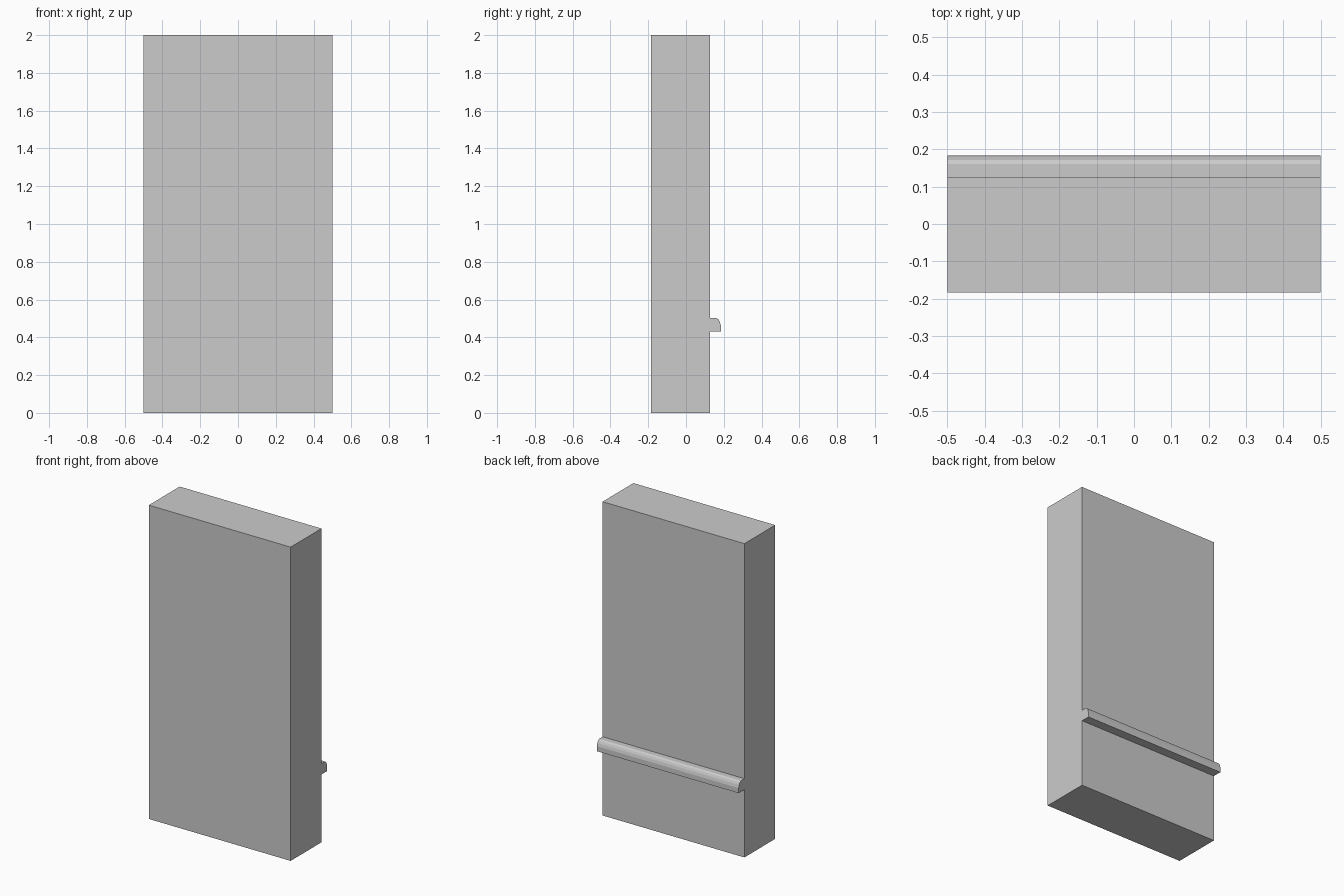
import bpy, bmesh

if "Cube" in bpy.data.objects:
    bpy.data.objects.remove(bpy.data.objects["Cube"])


def extrude_profile(name, profile, half_width):
    """Extrude a (y, z) outline along x, centred on x = 0."""
    bm = bmesh.new()
    face = bm.faces.new([bm.verts.new((-half_width, y, z)) for y, z in profile])
    ext = bmesh.ops.extrude_face_region(bm, geom=[face], use_keep_orig=True)
    verts = [g for g in ext["geom"] if isinstance(g, bmesh.types.BMVert)]
    bmesh.ops.translate(bm, verts=verts, vec=(2 * half_width, 0, 0))
    bmesh.ops.recalc_face_normals(bm, faces=bm.faces)
    mesh = bpy.data.meshes.new(name)
    bm.to_mesh(mesh)
    bm.free()
    obj = bpy.data.objects.new(name, mesh)
    bpy.context.collection.objects.link(obj)
    return obj


BACK = 0.126    # rear face of the wall
DEPTH = 0.184   # overall half depth

# Wall slab with the rounded-top rail on its back, one continuous outline
extrude_profile("wall_with_rail", [
    (-DEPTH, 0), (BACK, 0),
    (BACK, 0.432), (DEPTH, 0.432),            # rail underside
    (DEPTH, 0.464), (0.179, 0.482),           # rounded outer edge
    (0.172, 0.495), (0.161, 0.502),
    (BACK, 0.502),                            # rail top
    (BACK, 2), (-DEPTH, 2),
], 0.5)
